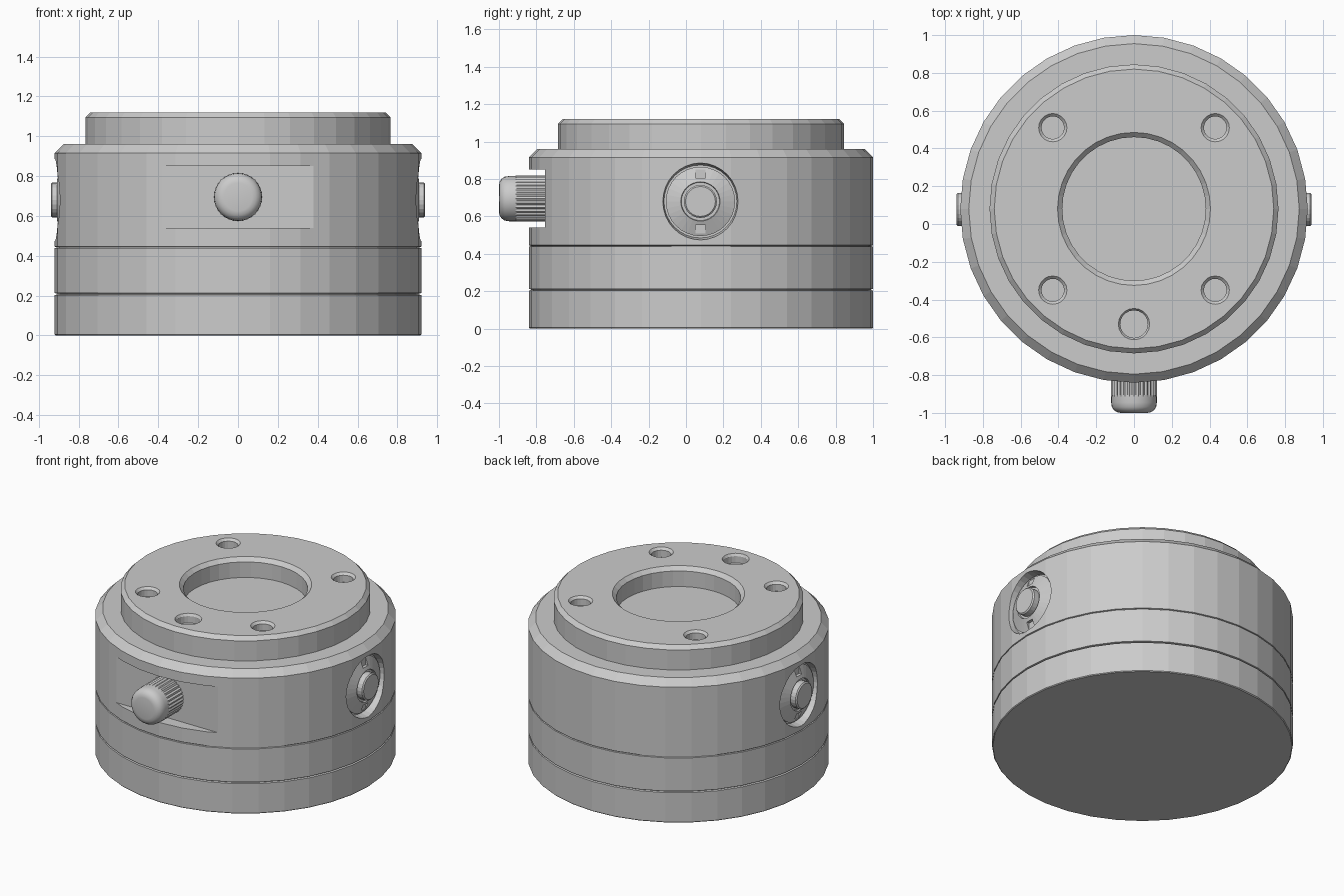
import bpy, bmesh, math
from mathutils import Matrix, Vector

if "Cube" in bpy.data.objects:
    bpy.data.objects.remove(bpy.data.objects["Cube"])

CY = 0.08      # body axis offset in y
SEG = 36


def finish(name, bm):
    bmesh.ops.recalc_face_normals(bm, faces=bm.faces)
    mesh = bpy.data.meshes.new(name)
    bm.to_mesh(mesh)
    bm.free()
    ob = bpy.data.objects.new(name, mesh)
    bpy.context.collection.objects.link(ob)
    return ob


def lathe(name, profile, seg=SEG, mat=Matrix(), tooth=0.0):
    """Spin (radius, height) points round z, cap both ends, then place."""
    bm = bmesh.new()
    rings = []
    for r, z in profile:
        ring = []
        for i in range(seg):
            a = 2 * math.pi * i / seg
            rr = r - (tooth if i % 2 else 0)
            ring.append(bm.verts.new(mat @ Vector((rr * math.cos(a), rr * math.sin(a), z))))
        rings.append(ring)
    for lo, hi in zip(rings, rings[1:]):
        for i in range(seg):
            j = (i + 1) % seg
            bm.faces.new((lo[i], lo[j], hi[j], hi[i]))
    bm.faces.new(rings[0][::-1])
    bm.faces.new(rings[-1])
    return finish(name, bm)


def box(name, size, mat):
    bm = bmesh.new()
    bmesh.ops.create_cube(bm, size=1, matrix=mat @ Matrix.Diagonal((*size, 1)))
    return finish(name, bm)


def cut(target, cutter):
    mod = target.modifiers.new("cut", 'BOOLEAN')
    mod.operation = 'DIFFERENCE'
    mod.solver = 'EXACT'
    mod.object = cutter
    bpy.context.view_layer.objects.active = target
    bpy.ops.object.modifier_apply(modifier=mod.name)
    bpy.data.objects.remove(cutter)


def at(x, y, z):
    return Matrix.Translation((x, y, z))


# Stepped housing with seam grooves, raised top ring and central well
housing = lathe("housing", [
    (0.915, 0), (0.92, 0.005), (0.92, 0.203), (0.908, 0.206), (0.908, 0.21),
    (0.92, 0.213), (0.92, 0.438), (0.912, 0.440), (0.912, 0.443), (0.92, 0.446),
    (0.92, 0.915), (0.875, 0.96), (0.765, 0.96), (0.765, 1.095), (0.74, 1.12),
    (0.405, 1.12), (0.38, 1.095), (0.38, 0.99)], mat=at(0, CY, 0))

# Countersunk screw holes in the top ring
holes = [(sx * 0.43, CY + sy * 0.43, 0.06, 0.075) for sx in (-1, 1) for sy in (-1, 1)]
holes.append((0, -0.53, 0.073, 0.083))
for x, y, r, rim in holes:
    cut(housing, lathe("hole_cutter", [
        (r, 1.06), (r, 1.105), (rim, 1.12), (rim, 1.2)], 20, at(x, y, 0)))

# Flat slot across the front, behind the knob
cut(housing, box("slot_cutter", (1.2, 0.4, 0.31), at(0, -0.955, 0.695)))

# Round ports on both sides
for side, s in (("right", 1), ("left", -1)):
    axis = at(0, CY - 0.003, 0.68) @ Matrix.Rotation(s * math.pi / 2, 4, 'Y')
    cut(housing, lathe("port_cutter", [(0.195, 0.865), (0.208, 0.93), (0.208, 1.0)], 32, axis))
    plate = lathe(side + "_port_plate", [
        (0.185, 0.85), (0.185, 0.877), (0.105, 0.908), (0.102, 0.895), (0.05, 0.895)], 32, axis)
    for dz in (-0.148, 0.148):
        cut(plate, box("notch_cutter", (0.12, 0.052, 0.045), at(s * 0.94, CY - 0.003, 0.68 + dz)))
    lathe(side + "_port_button", [
        (0.088, 0.88), (0.088, 0.933), (0.08, 0.94)], 24, axis)

# Front knob: knurled grip and rounded smooth end
front = at(0, 0, 0.695) @ Matrix.Rotation(math.pi / 2, 4, 'X')
lathe("knob_grip", [(0.123, 0.745), (0.123, 0.912)], 64, front, tooth=0.007)
cap = [(0.121, 0.905), (0.121, 0.945)]
for k in range(1, 5):
    a = k * math.pi / 8
    cap.append((0.071 + 0.05 * math.cos(a), 0.95 + 0.05 * math.sin(a)))
knob = lathe("knob_cap", cap, 32, front)
knob.select_set(True)
bpy.context.view_layer.objects.active = knob
bpy.ops.object.shade_smooth_by_angle(angle=math.radians(30))
